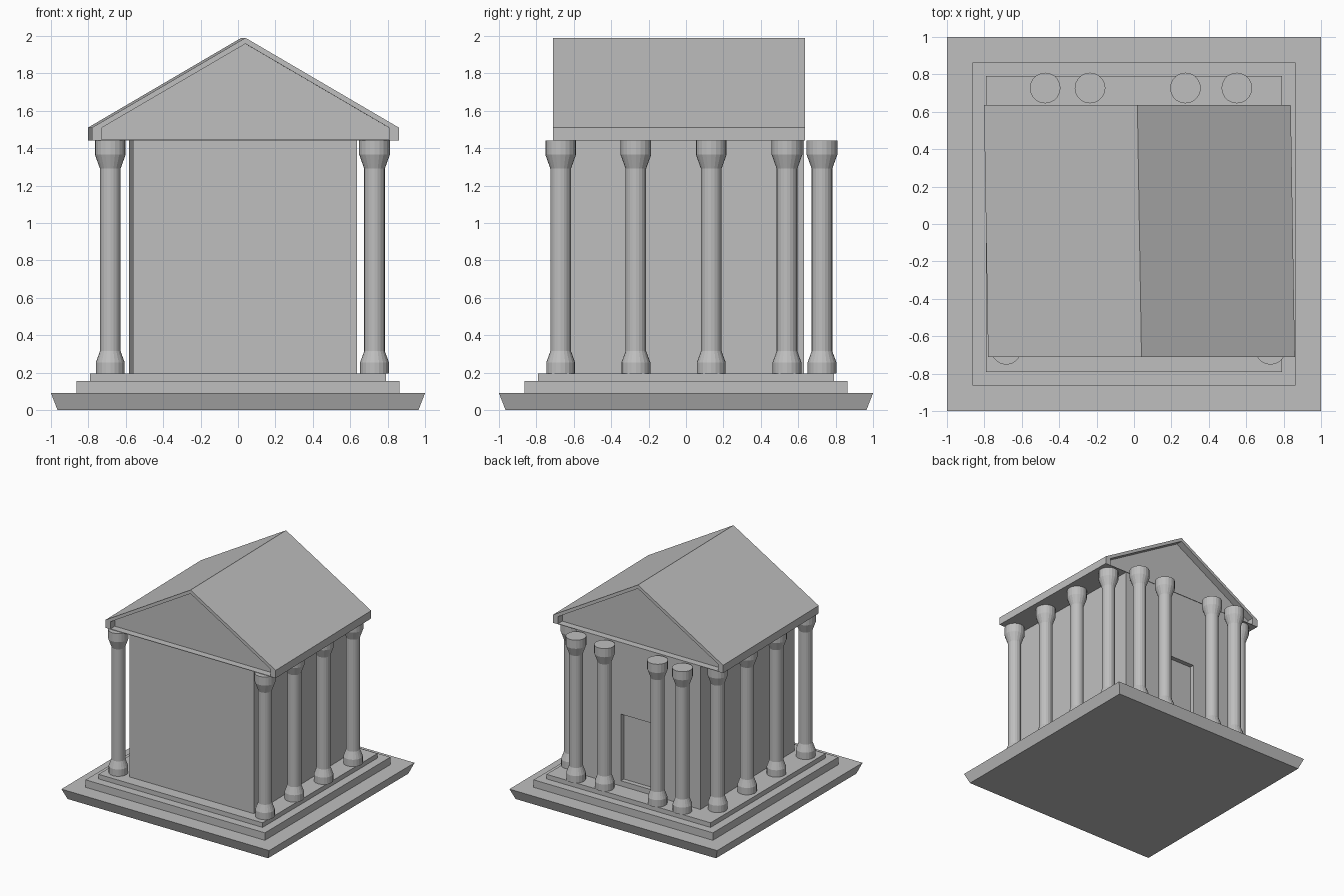
import bpy, bmesh, math

if "Cube" in bpy.data.objects:
    bpy.data.objects.remove(bpy.data.objects["Cube"])

stone = bpy.data.materials.new("grey_stone")
stone.diffuse_color = (0.52, 0.52, 0.52, 1)
stone.use_nodes = True
stone.node_tree.nodes["Principled BSDF"].inputs["Base Color"].default_value = stone.diffuse_color


def loft(name, loops):
    """Join closed loops of points with quads and cap both ends."""
    bm = bmesh.new()
    rings = [[bm.verts.new(p) for p in loop] for loop in loops]
    n = len(rings[0])
    for a, b in zip(rings, rings[1:]):
        for i in range(n):
            j = (i + 1) % n
            bm.faces.new((a[i], a[j], b[j], b[i]))
    bm.faces.new(rings[0])
    bm.faces.new(rings[-1])
    bmesh.ops.recalc_face_normals(bm, faces=bm.faces[:])
    me = bpy.data.meshes.new(name)
    bm.to_mesh(me)
    bm.free()
    me.materials.append(stone)
    ob = bpy.data.objects.new(name, me)
    bpy.context.collection.objects.link(ob)
    return ob


def square(h, z):
    return [(-h, -h, z), (h, -h, z), (h, h, z), (-h, h, z)]


# The building leans slightly: x shifts to the left towards the back
FRONT, BACK = -0.71, 0.635


def skew(x, y):
    return x - 0.022 * (y - FRONT) / (BACK - FRONT)


# Stepped base
loft("base_slab", [square(0.965, 0), square(1.0, 0.09)])
loft("lower_step", [square(0.863, 0.09), square(0.863, 0.155)])
loft("upper_step", [square(0.79, 0.155), square(0.79, 0.195)])

# Hall walls, with door recess in the back
wf, wb = -0.69, 0.632
plan = [(-0.56, wf), (0.637, wf), (0.637, wb), (-0.56, wb)]
hall = loft("hall_walls", [[(skew(x, y), y, z) for x, y in plan] for z in (0.195, 1.442)])
cutter = loft("door_cutter", [[(-0.113, y, 0.24), (0.184, y, 0.24), (0.184, y, 0.82), (-0.113, y, 0.82)]
                              for y in (wb - 0.04, wb + 0.1)])
cutter.hide_render = True
cutter.hide_viewport = True
mod = hall.modifiers.new("doorway", "BOOLEAN")
mod.operation = "DIFFERENCE"
mod.solver = "EXACT"
mod.object = cutter

# Roof with recessed gables
outer = [(-0.78, 1.442), (0.86, 1.442), (0.86, 1.51), (0.04, 1.99), (-0.78, 1.51)]
inner = [(-0.73, 1.446), (0.81, 1.446), (0.81, 1.508), (0.04, 1.958), (-0.73, 1.508)]
D = 0.06


def section(profile, y):
    return [(skew(x, y), y, z) for x, z in profile]


loft("roof", [section(inner, FRONT + D), section(inner, FRONT), section(outer, FRONT),
              section(outer, BACK), section(inner, BACK), section(inner, BACK - D)])

# Columns: (radius, height) profile
profile = [(0.077, 0.195), (0.077, 0.255), (0.055, 0.315), (0.055, 1.29), (0.082, 1.365), (0.082, 1.44)]
SIDES = 20


def column(name, cx, cy):
    loops = []
    for r, z in profile:
        loops.append([(cx + r * math.cos(2 * math.pi * i / SIDES),
                       cy + r * math.sin(2 * math.pi * i / SIDES), z) for i in range(SIDES)])
    loft(name, loops)


for y in (-0.67, -0.268, 0.135, 0.54):
    column("left_column", -0.683, y)
    column("right_column", 0.73, y)
for x in (-0.475, -0.235, 0.275, 0.55):
    column("porch_column", x, 0.727)
